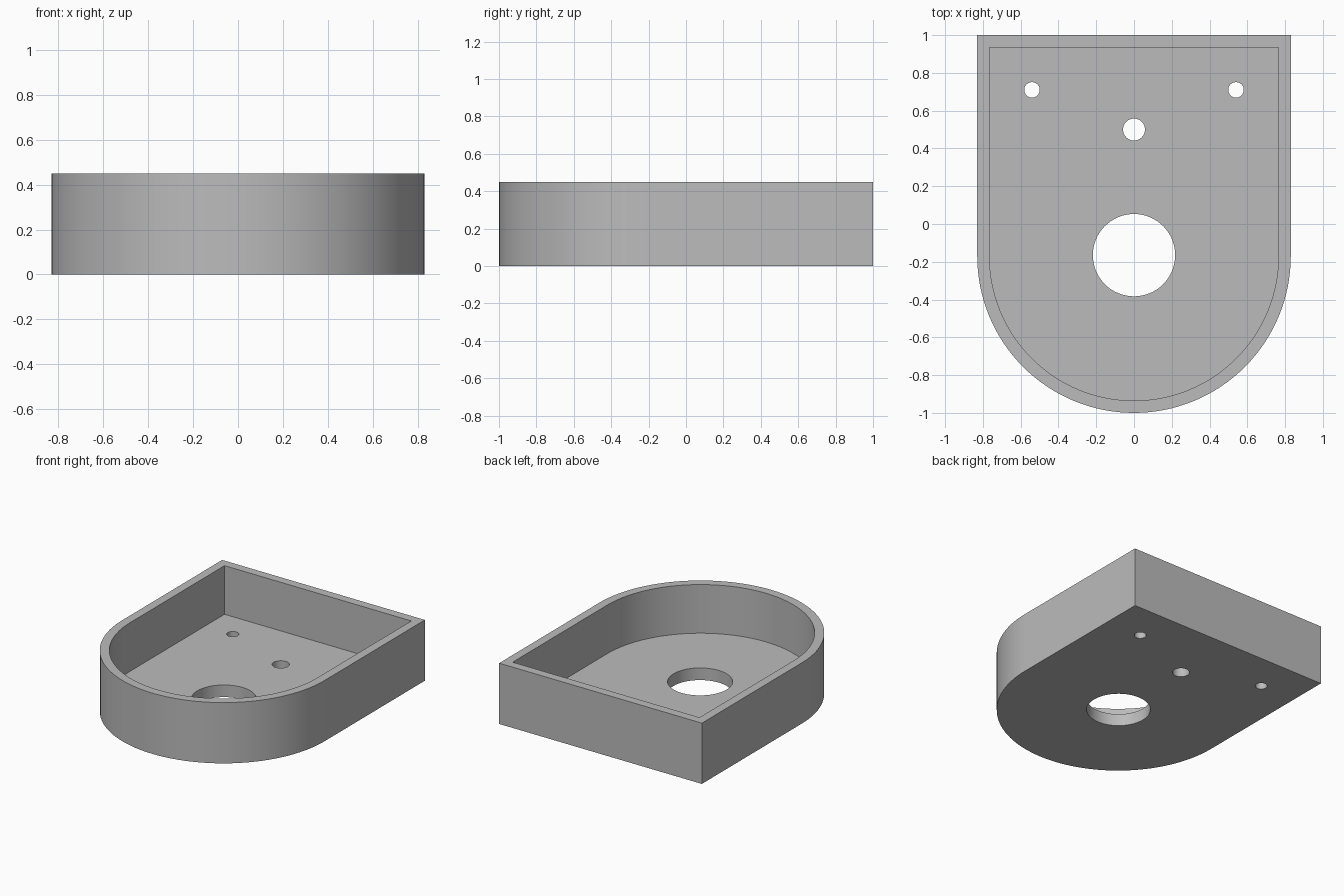
import bpy
import bmesh
from math import cos, sin, pi, radians

HALF_WIDTH = 0.83
BACK = 1.0
ARC_Y = -0.17
HEIGHT = 0.45
WALL = 0.065
FLOOR = 0.09

cube = bpy.data.objects.get("Cube")
if cube:
    bpy.data.objects.remove(cube, do_unlink=True)

grey = bpy.data.materials.new("plain grey")
grey.use_nodes = True
colour = (0.5, 0.5, 0.5, 1)
grey.diffuse_color = colour
grey.node_tree.nodes["Principled BSDF"].inputs["Base Color"].default_value = colour


def prism(name, outline, bottom, top):
    """Extrude a flat outline into a closed solid."""
    bm = bmesh.new()
    face = bm.faces.new([bm.verts.new((x, y, bottom)) for x, y in outline])
    up = bmesh.ops.extrude_face_region(bm, geom=[face])
    verts = [v for v in up["geom"] if isinstance(v, bmesh.types.BMVert)]
    bmesh.ops.translate(bm, verts=verts, vec=(0, 0, top - bottom))
    bmesh.ops.recalc_face_normals(bm, faces=bm.faces)
    mesh = bpy.data.meshes.new(name)
    bm.to_mesh(mesh)
    bm.free()
    mesh.materials.append(grey)
    obj = bpy.data.objects.new(name, mesh)
    bpy.context.collection.objects.link(obj)
    return obj


def arch(inset, steps=64):
    """Square back corners joined to a half-round front."""
    r = HALF_WIDTH - inset
    arc = [(-r * cos(pi * i / steps), ARC_Y - r * sin(pi * i / steps))
           for i in range(steps + 1)]
    return arc + [(r, BACK - inset), (-r, BACK - inset)]


def circle(x, y, r, steps=64):
    return [(x + r * cos(2 * pi * i / steps), y + r * sin(2 * pi * i / steps))
            for i in range(steps)]


# Solid arched body
tray = prism("arched_tray", arch(0), 0, HEIGHT)

# Cutters: the inner pocket, the large opening and three small holes
cutters = [prism("pocket_cutter", arch(WALL), FLOOR, HEIGHT + 0.1)]
holes = {
    "large_opening": (0, -0.165, 0.218),
    "middle_hole": (0, 0.5, 0.058),
    "left_hole": (0.54, 0.71, 0.041),
    "right_hole": (-0.54, 0.71, 0.041),
}
for name, (x, y, r) in holes.items():
    cutters.append(prism(name + "_cutter", circle(x, y, r), -0.1, FLOOR + 0.1))

bpy.context.view_layer.objects.active = tray
for cutter in cutters:
    cutter.hide_render = True
    cut = tray.modifiers.new(cutter.name, "BOOLEAN")
    cut.operation = "DIFFERENCE"
    cut.solver = "EXACT"
    cut.object = cutter
    bpy.ops.object.modifier_apply(modifier=cut.name)
    bpy.data.objects.remove(cutter, do_unlink=True)

# Smooth curved walls with crisp rims and corners
bpy.ops.object.select_all(action="DESELECT")
tray.select_set(True)
bpy.ops.object.shade_smooth_by_angle(angle=radians(30))
